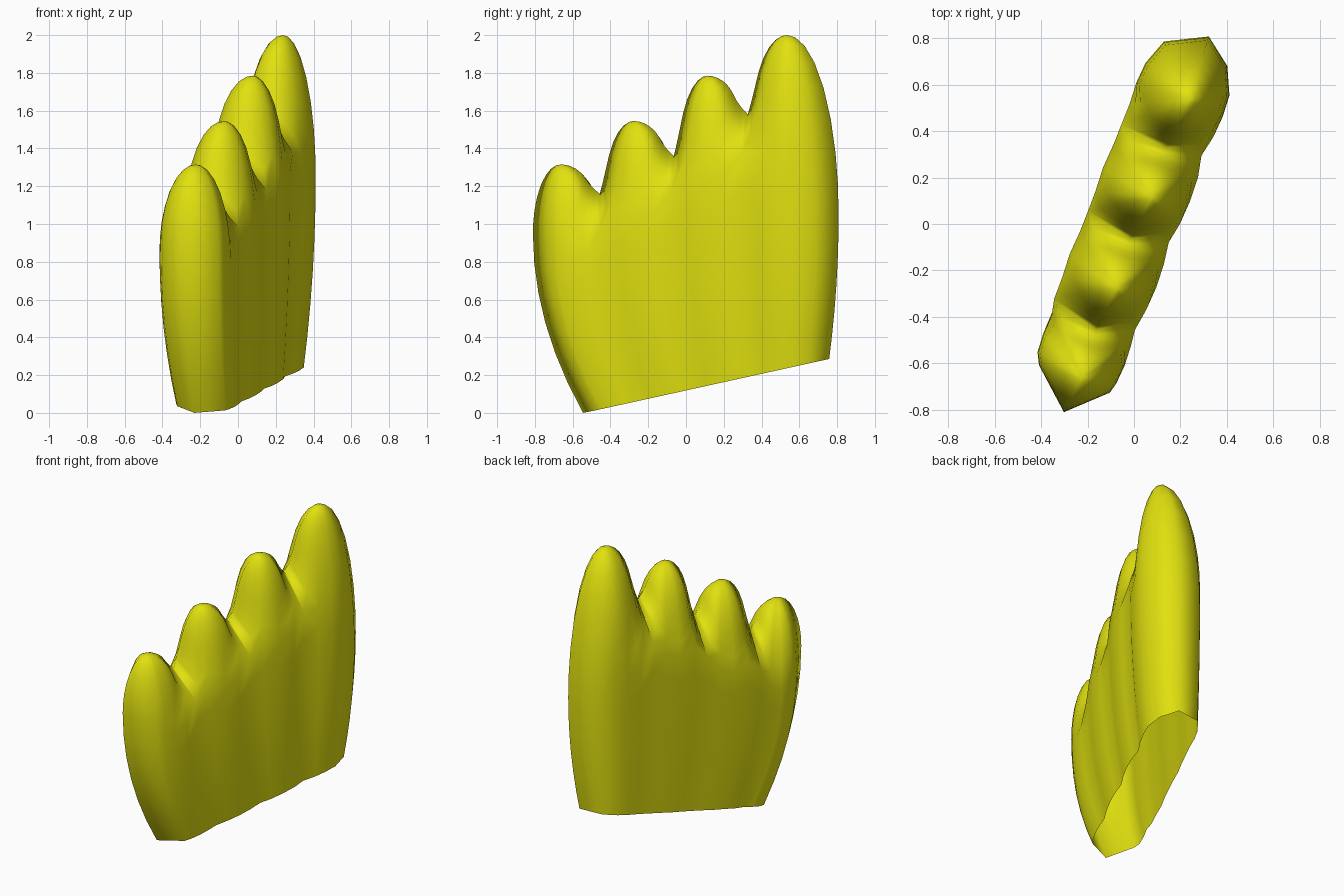
import bpy, bmesh, math

if "Cube" in bpy.data.objects:
    bpy.data.objects.remove(bpy.data.objects["Cube"])

yellow = bpy.data.materials.new("yellow")
yellow.diffuse_color = (0.75, 0.75, 0.005, 1)
yellow.use_nodes = True
yellow.node_tree.nodes["Principled BSDF"].inputs["Base Color"].default_value = yellow.diffuse_color

# Row runs diagonally: s is along the row, t is across it
def place(s, t, z):
    return (0.36 * s + 0.933 * t, 0.933 * s - 0.36 * t, z)

# Lobe: (centre s, side spacing, left t, right t, shoulder z, tip s, tip z)
lobes = [(-0.58, 0.085, -0.195, 0.182, 0.80, -0.70, 1.315),
         (-0.22, 0.105, -0.212, 0.188, 1.02, -0.285, 1.545),
         (0.18, 0.11, -0.212, 0.190, 1.23, 0.135, 1.785),
         (0.57, 0.095, -0.210, 0.190, 1.20, 0.585, 2.0)]
# Boundary: (side s, left t, right t, side z, middle s, middle z)
bounds = [(-0.715, -0.163, 0.165, 0.88, -0.865, 0.95),
          (-0.425, -0.205, 0.168, 0.98, -0.485, 1.16),
          (-0.02, -0.205, 0.168, 1.18, -0.065, 1.36),
          (0.38, -0.205, 0.165, 1.38, 0.355, 1.58),
          (0.78, -0.163, 0.130, 1.05, 0.87, 1.05)]
LEVELS = 6                              # rings in the lower body
DOME = [10, 20, 32, 45, 58, 70, 81]     # dome ring angles

bm = bmesh.new()
local = {}                              # shoulder vertex -> (s, t, z)

def add(s, t, z):
    v = bm.verts.new(place(s, t, z))
    local[v] = (s, t, z)
    return v

# Shoulder points shared by body and lobes
cross = [[add(s, tl, z), add(m, 0.01, mz), add(s, tr, z)] for s, tl, tr, z, m, mz in bounds]
sides = {}
for i, (c, d, tl, tr, z, _, _) in enumerate(lobes):
    for sign, t in ((-1, tl), (1, tr)):
        sides[i, sign] = [add(c + k * d, t * (1 - 0.03 * abs(k)), z + abs(k) * 0.05)
                          for k in (-1, 0, 1)]

# Outer ring around the whole body
ring = [cross[0][1]]
for i in range(4):
    ring += [cross[i][2]] + sides[i, 1]
ring += [cross[4][2], cross[4][1], cross[4][0]]
for i in reversed(range(4)):
    ring += sides[i, -1][::-1] + [cross[i][0]]

def skin(a, b):
    n = len(a)
    for k in range(n):
        bm.faces.new((a[k], a[(k + 1) % n], b[(k + 1) % n], b[k]))

# Lower body curving in to the sloped, open base
above = ring
for level in range(1, LEVELS + 1):
    f = 1 - level / LEVELS
    e = 1 - (1 - f) ** 2
    below = []
    for v in ring:
        s, t, z = local[v]
        s0, t0 = 0.105 + 0.805 * s, 0.83 * t - 0.027
        z0 = max(0, 0.22 * (place(s0, t0, 0)[1] + 0.54))
        below.append(bm.verts.new(place(s0 + (s - s0) * e, t0 + (t - t0) * e, z0 + (z - z0) * f)))
    skin(below, above)
    above = below

# Rounded tip of each lobe, pinched where it meets its neighbours
for i, (_, _, _, _, _, ts, tz) in enumerate(lobes):
    loop = cross[i] + sides[i, 1] + cross[i + 1][::-1] + sides[i, -1][::-1]
    slim = [0.0] * 12
    if i > 0:                           # toward the lower neighbour
        slim[0] = slim[2] = 0.32
        slim[1] = slim[3] = slim[11] = 0.14
    if i < 3:                           # gentle slope to the higher neighbour
        slim[6] = slim[8] = 0.36
        slim[7], slim[5], slim[9] = 0.25, 0.18, 0.2
    if 0 < i < 3:
        slim[4], slim[10] = 0.05, 0.1
    prev = loop
    for a in DOME:
        h, w = math.sin(math.radians(a)), math.cos(math.radians(a))
        pinch = min(1, h / 0.5)
        pinch = pinch * (2 - pinch)
        cur = []
        for k, v in enumerate(loop):
            s, t, z = local[v]
            r = w * (1 - slim[k] * pinch)
            cur.append(bm.verts.new(place(ts + (s - ts) * r, 0.03 + (t - 0.03) * r, z + (tz - z) * h)))
        skin(prev, cur)
        prev = cur
    tip = bm.verts.new(place(ts, 0.03, tz))
    for k in range(12):
        bm.faces.new((prev[k], prev[(k + 1) % 12], tip))

bmesh.ops.recalc_face_normals(bm, faces=bm.faces)
mesh = bpy.data.meshes.new("four_lobed_body")
bm.to_mesh(mesh)
bm.free()
mesh.materials.append(yellow)
body = bpy.data.objects.new("four_lobed_body", mesh)
bpy.context.collection.objects.link(body)
bpy.context.view_layer.objects.active = body
body.select_set(True)
bpy.ops.object.shade_smooth_by_angle(angle=math.radians(100))
